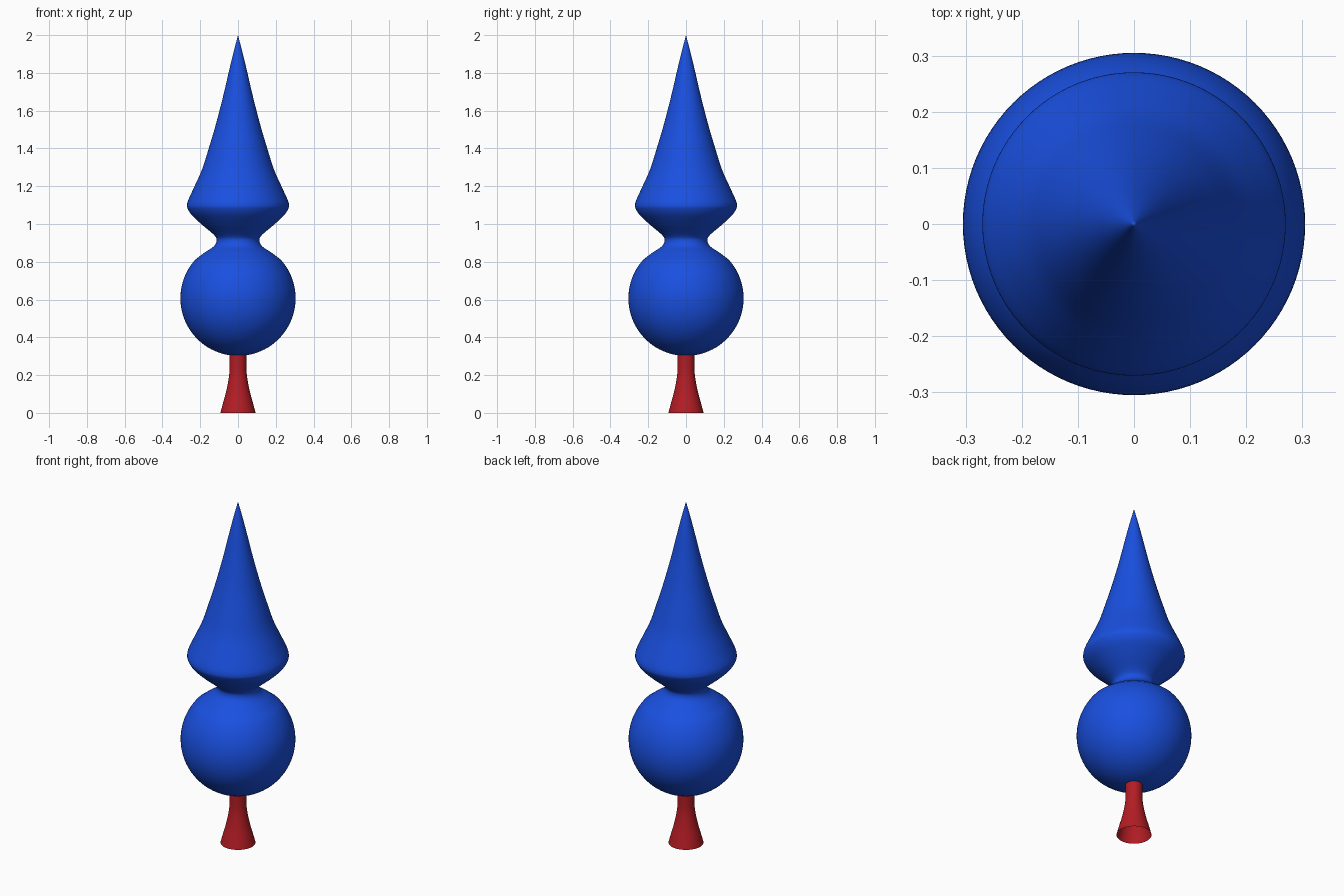
import bpy, bmesh, math
from mathutils import Vector

if "Cube" in bpy.data.objects:
    bpy.data.objects.remove(bpy.data.objects["Cube"])

SIDES = 96


def smooth_profile(points, steps=5):
    """Catmull-Rom curve through (radius, height) points."""
    p = [Vector(q) for q in points]
    p = [2 * p[0] - p[1]] + p + [2 * p[-1] - p[-2]]
    out = []
    for a, b, c, d in zip(p, p[1:], p[2:], p[3:]):
        for i in range(steps):
            t = i / steps
            out.append(0.5 * (2 * b + (c - a) * t + (2 * a - 5 * b + 4 * c - d) * t * t
                              + (3 * b - a - 3 * c + d) * t ** 3))
    return out + [p[-2]]


def lathe(name, profile, color):
    """Spin a profile around the z axis."""
    bm = bmesh.new()
    verts = [bm.verts.new((max(r, 0), 0, z)) for r, z in profile]
    edges = [bm.edges.new(e) for e in zip(verts, verts[1:])]
    bmesh.ops.spin(bm, geom=verts + edges, cent=(0, 0, 0), axis=(0, 0, 1),
                   angle=math.tau, steps=SIDES)
    bmesh.ops.remove_doubles(bm, verts=bm.verts, dist=1e-5)
    bmesh.ops.recalc_face_normals(bm, faces=bm.faces)
    # make sure the walls face outward
    if sum(f.normal.dot(Vector((*f.calc_center_median().xy, 0))) * f.calc_area()
           for f in bm.faces) < 0:
        bmesh.ops.reverse_faces(bm, faces=bm.faces)
    for f in bm.faces:
        f.smooth = True
    mesh = bpy.data.meshes.new(name)
    bm.to_mesh(mesh)
    bm.free()
    mat = bpy.data.materials.new(name + "_color")
    mat.diffuse_color = color
    mat.use_nodes = True
    mat.node_tree.nodes["Principled BSDF"].inputs["Base Color"].default_value = mat.diffuse_color
    mesh.materials.append(mat)
    obj = bpy.data.objects.new(name, mesh)
    bpy.context.collection.objects.link(obj)
    return obj


# Ball, neck and spire in one turned body
R, CZ = 0.305, 0.607
start, end = math.asin(0.045 / R), math.radians(132)
ball = [Vector((R * math.sin(a), CZ - R * math.cos(a)))
        for a in (start + (end - start) * i / 32 for i in range(33))]
upper = smooth_profile([ball[-1], (0.175, 0.85), (0.13, 0.88), (0.113, 0.91), (0.125, 0.94),
                        (0.195, 1.0), (0.245, 1.048), (0.266, 1.08), (0.27, 1.10),
                        (0.262, 1.13), (0.23, 1.2), (0.19, 1.29), (0.155, 1.4),
                        (0.125, 1.5), (0.098, 1.6), (0.073, 1.7), (0.05, 1.8),
                        (0.026, 1.9), (0, 2.0)])
lathe("ornament_body", ball + upper[1:], (0.01, 0.08, 0.75, 1))

# Hollow flared stem, open underneath
stem = smooth_profile([(0.093, 0), (0.08, 0.05), (0.066, 0.1), (0.055, 0.15),
                       (0.047, 0.2), (0.045, 0.24), (0.045, 0.307)])
lathe("stem", stem, (0.45, 0.012, 0.018, 1))
